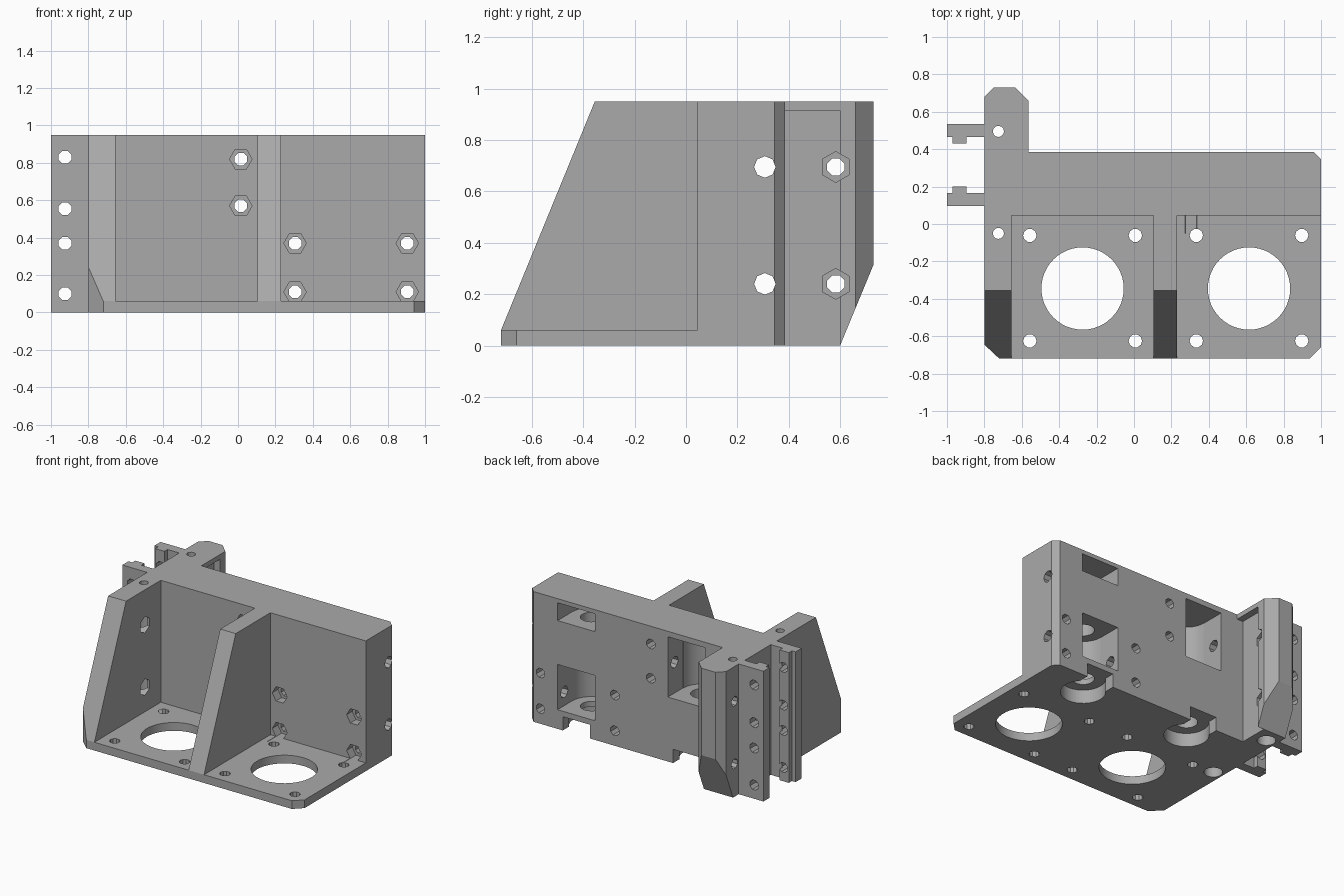
import bpy, bmesh
from math import cos, sin, pi
from mathutils import Vector

if "Cube" in bpy.data.objects:
    bpy.data.objects.remove(bpy.data.objects["Cube"])

grey = bpy.data.materials.new("plain grey")
grey.use_nodes = True
grey.diffuse_color = (0.4, 0.4, 0.4, 1)
grey.node_tree.nodes["Principled BSDF"].inputs["Base Color"].default_value = (0.4, 0.4, 0.4, 1)

TOP = 0.95


def prism(name, profile, lo, hi, axis="z"):
    """Extrude a 2D profile; the profile uses the two remaining axes in order."""
    place = {"x": lambda a, b, t: (t, a, b),
             "y": lambda a, b, t: (a, t, b),
             "z": lambda a, b, t: (a, b, t)}[axis]
    bm = bmesh.new()
    face = bm.faces.new([bm.verts.new(place(a, b, lo)) for a, b in profile])
    ext = bmesh.ops.extrude_face_region(bm, geom=[face])
    verts = [v for v in ext["geom"] if isinstance(v, bmesh.types.BMVert)]
    bmesh.ops.translate(bm, verts=verts, vec=Vector(place(0, 0, hi - lo)))
    bmesh.ops.recalc_face_normals(bm, faces=bm.faces)
    mesh = bpy.data.meshes.new(name)
    bm.to_mesh(mesh)
    bm.free()
    mesh.materials.append(grey)
    obj = bpy.data.objects.new(name, mesh)
    bpy.context.collection.objects.link(obj)
    return obj


def rect(a0, a1, b0, b1):
    return [(a0, b0), (a1, b0), (a1, b1), (a0, b1)]


def ring(a, b, r, n, turn=0.0):
    return [(a + r * cos(2 * pi * i / n + turn), b + r * sin(2 * pi * i / n + turn)) for i in range(n)]


def combine(tool, operation):
    mod = bracket.modifiers.new("join", "BOOLEAN")
    mod.operation = operation
    mod.solver = "EXACT"
    mod.object = tool
    bpy.context.view_layer.objects.active = bracket
    bpy.ops.object.modifier_apply(modifier=mod.name)
    bpy.data.objects.remove(tool)


def add(*args):
    combine(prism("piece", *args), "UNION")


def cut(*args):
    combine(prism("cutter", *args), "DIFFERENCE")


# Thick back wall with one chamfered corner
bracket = prism("motor_bracket", [(-0.8, 0.045), (1, 0.045), (1, 0.345), (0.96, 0.385), (-0.8, 0.385)], 0, TOP)

# Motor plate
add([(-0.8, -0.72), (0.94, -0.72), (1, -0.66), (1, 0.2), (-0.8, 0.2)], 0, 0.06)

# Sloped ribs
for x0, x1 in ((-0.8, -0.655), (0.105, 0.23)):
    add([(-0.72, 0), (0.2, 0), (0.2, TOP), (-0.355, TOP), (-0.72, 0.06)], x0, x1, "x")

# Rear arm: chamfered end, sloped underside, shallow side recess
add([(-0.8, 0.2), (-0.565, 0.2), (-0.565, 0.66), (-0.635, 0.73), (-0.75, 0.73), (-0.8, 0.68)], 0, TOP)
cut([(0.58, -0.05), (0.9, -0.05), (0.9, 0.727), (0.6, 0)], -0.9, -0.5, "x")
cut(rect(-0.615, -0.5, 0.385, 0.6), -0.1, 0.915)

# Front corner chamfer
cut([(-0.9, -0.8), (-0.635, -0.8), (-0.8, -0.645), (-0.9, -0.551)], -0.1, 1.1)

# Clamp flanges, mirrored about the middle of the rods
flange = [(-0.78, 0.535), (-1, 0.535), (-1, 0.465), (-0.97, 0.465), (-0.97, 0.43),
          (-0.895, 0.43), (-0.895, 0.465), (-0.78, 0.465)]
add(flange, 0, TOP)
add([(x, 0.63 - y) for x, y in flange], 0, TOP)
for z in (0.1, 0.37, 0.555, 0.83):
    cut(ring(-0.925, z, 0.037, 8, pi / 8), 0, 0.7, "y")

# Motor openings and their screw holes
for mx in (-0.275, 0.615):
    cut(ring(mx, -0.345, 0.22, 48), -0.1, 0.2)
    for sx in (-1, 1):
        for sy in (-1, 1):
            cut(ring(mx + sx * 0.282, -0.343 + sy * 0.282, 0.036, 10), -0.1, 0.2)

# Vertical rod sockets with small holes through the top
for y in (-0.05, 0.495):
    cut(ring(-0.725, y, 0.062, 24), -0.1, 0.88)
    cut(ring(-0.725, y, 0.03, 12), 0.8, 1.1)

# Bearing columns: rod bore, bottom seat, and windows opening to the back
for cx, windows in ((0.615, ((0.14, 0.47), (0.79, 0.92))), (-0.275, ((0.47, 0.91),))):
    cut(ring(cx, 0.21, 0.075, 24), -0.1, windows[-1][1] - 0.01)
    cut(ring(cx, 0.21, 0.15, 32), -0.1, 0.1)
    cut(rect(cx - 0.11, cx + 0.11, 0.21, 0.5), -0.1, 0.1)
    for z0, z1 in windows:
        cut(ring(cx, 0.21, 0.15, 32), z0, z1)
        cut(rect(cx - 0.152, cx + 0.152, 0.21, 0.5), z0, z1)

# Wall screws with hexagonal nut traps in front
for x, z in ((0.015, 0.57), (0.015, 0.82), (0.305, 0.11), (0.305, 0.37), (0.905, 0.11), (0.905, 0.37)):
    cut(ring(x, z, 0.036, 8, pi / 8), -0.05, 0.5, "y")
    cut(ring(x, z, 0.06, 6), -0.05, 0.11, "y")

# Cross screws: long bores through the wall, trapped nuts beside the rods
for z in (0.24, 0.695):
    cut(ring(0.307, z, 0.042, 8), -1.1, 1.1, "x")
    for y, inner in ((0.583, -0.565), (-0.138, -0.655)):
        cut(ring(y, z, 0.036, 8, pi / 8), -0.9, inner + 0.1, "x")
        cut(ring(y, z, 0.06, 6, pi / 2), inner - 0.075, inner + 0.1, "x")

# Crisp edges, smooth bores
bracket.select_set(True)
bpy.context.view_layer.objects.active = bracket
bpy.ops.object.shade_smooth_by_angle(angle=pi / 9)
